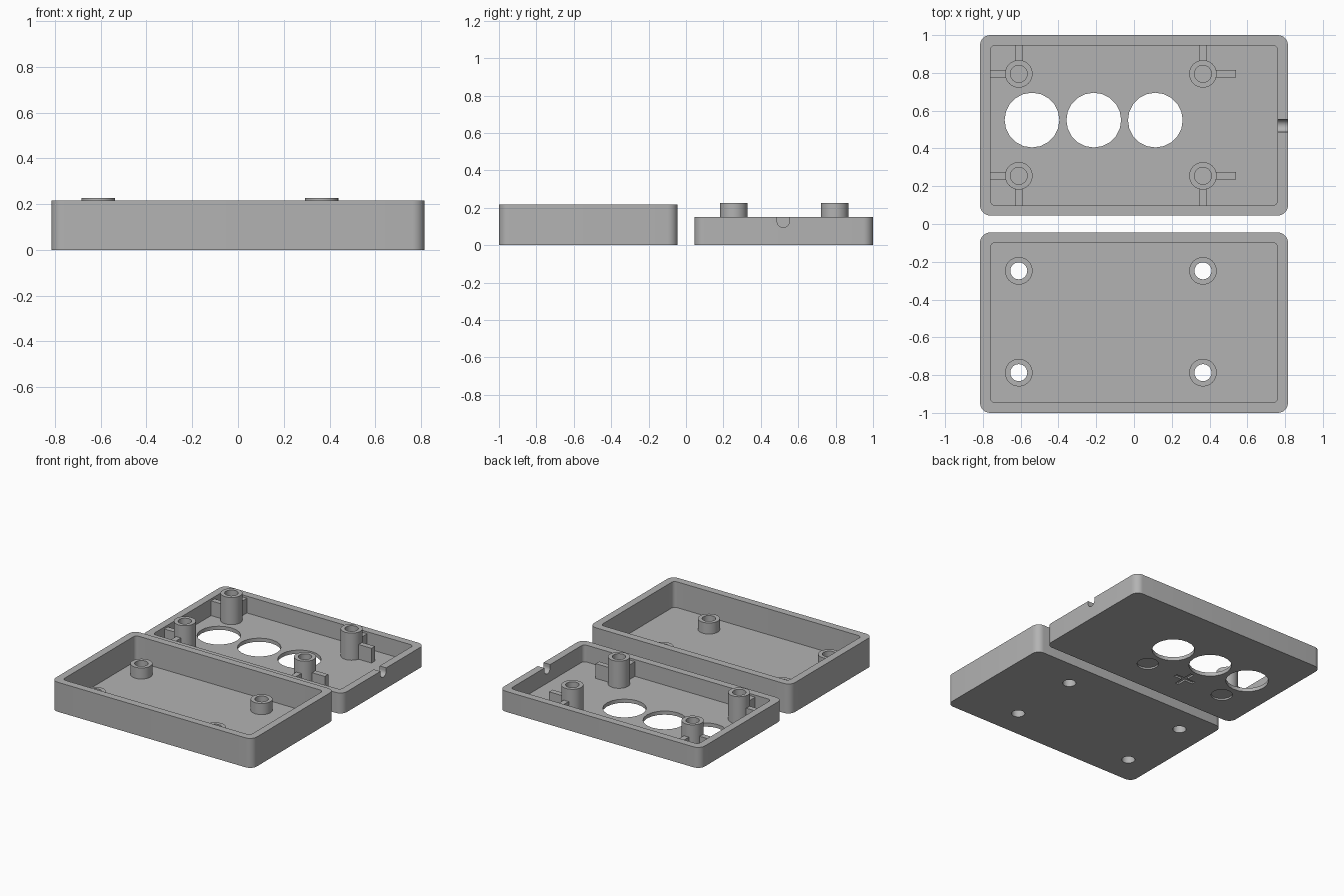
import bpy, bmesh, math
from mathutils import Matrix, Vector

cube = bpy.data.objects.get("Cube")
if cube:
    bpy.data.objects.remove(cube, do_unlink=True)

GREY = (0.45, 0.45, 0.45, 1)
mat = bpy.data.materials.new("grey plastic")
mat.use_nodes = True
mat.diffuse_color = GREY
mat.node_tree.nodes["Principled BSDF"].inputs["Base Color"].default_value = GREY

HALF_X, HALF_Y, WALL, FLOOR = 0.815, 0.4775, 0.054, 0.027
POST_X = (-0.61, 0.365)


def to_object(name, bm):
    bmesh.ops.recalc_face_normals(bm, faces=bm.faces)
    mesh = bpy.data.meshes.new(name)
    bm.to_mesh(mesh)
    bm.free()
    mesh.materials.append(mat)
    obj = bpy.data.objects.new(name, mesh)
    bpy.context.collection.objects.link(obj)
    return obj


def rounded_block(name, hx, hy, r, cy, z0, z1):
    """Upright block with rounded vertical corners."""
    bm = bmesh.new()
    verts = []
    for i, (sx, sy) in enumerate(((1, 1), (-1, 1), (-1, -1), (1, -1))):
        for k in range(9):
            a = math.pi / 2 * (i + k / 8)
            verts.append(bm.verts.new((sx * (hx - r) + r * math.cos(a),
                                       cy + sy * (hy - r) + r * math.sin(a), z0)))
    base = bm.faces.new(verts)
    top = bmesh.ops.extrude_face_region(bm, geom=[base])["geom"]
    moved = [v for v in top if isinstance(v, bmesh.types.BMVert)]
    bmesh.ops.translate(bm, verts=moved, vec=(0, 0, z1 - z0))
    return to_object(name, bm)


def cylinder(name, x, y, r, z0, z1, sides=32):
    bm = bmesh.new()
    bmesh.ops.create_cone(bm, cap_ends=True, segments=sides, radius1=r, radius2=r,
                          depth=z1 - z0, matrix=Matrix.Translation((x, y, (z0 + z1) / 2)))
    return to_object(name, bm)


def box(name, x0, x1, y0, y1, z0, z1):
    bm = bmesh.new()
    centre = Vector((x0 + x1, y0 + y1, z0 + z1)) / 2
    size = Matrix.Diagonal((x1 - x0, y1 - y0, z1 - z0, 1))
    bmesh.ops.create_cube(bm, size=1, matrix=Matrix.Translation(centre) @ size)
    return to_object(name, bm)


def combine(target, tool, operation):
    """Apply a boolean, then drop the tool object."""
    mod = target.modifiers.new(tool.name, "BOOLEAN")
    mod.operation, mod.object, mod.solver = operation, tool, "EXACT"
    bpy.context.view_layer.objects.active = target
    bpy.ops.object.modifier_apply(modifier=mod.name)
    bpy.data.objects.remove(tool, do_unlink=True)


def tray(name, cy, height):
    body = rounded_block(name, HALF_X, HALF_Y, 0.054, cy, 0, height)
    cavity = rounded_block("cavity", HALF_X - WALL, HALF_Y - WALL, 0.027, cy, FLOOR, height + 0.1)
    combine(body, cavity, "DIFFERENCE")
    return body


# Deep front tray with short, fully drilled posts
base = tray("base_tray", -0.5225, 0.216)
for x in POST_X:
    for y in (-0.248, -0.787):
        combine(base, cylinder("post", x, y, 0.073, 0.01, 0.108), "UNION")
        combine(base, cylinder("bore", x, y, 0.045, -0.1, 0.3), "DIFFERENCE")

# Shallow back tray with tall, ribbed posts
lid = tray("lid_tray", 0.5225, 0.15)
FIN_TOP, FIN_HALF = 0.135, 0.02
for x in POST_X:
    for y, side in ((0.795, 1), (0.255, -1)):
        combine(lid, cylinder("post", x, y, 0.073, 0.01, 0.226), "UNION")
        x_end = -HALF_X + 0.03 if x < 0 else 0.54
        y_end = 0.5225 + side * (HALF_Y - 0.03)
        combine(lid, box("side_rib", min(x, x_end), max(x, x_end),
                         y - FIN_HALF, y + FIN_HALF, 0.01, FIN_TOP), "UNION")
        combine(lid, box("wall_rib", x - FIN_HALF, x + FIN_HALF,
                         min(y, y_end), max(y, y_end), 0.01, FIN_TOP), "UNION")
        combine(lid, cylinder("bore", x, y, 0.045, FLOOR, 0.3), "DIFFERENCE")

# Three large openings in the lid
for x in (-0.54, -0.213, 0.113):
    combine(lid, cylinder("opening", x, 0.55, 0.145, -0.1, 0.1, 20), "DIFFERENCE")

# Shallow marks on the underside: two discs and a cross
MARK_Y, MARK_TOP = 0.295, 0.013
for x in (-0.53, 0.125):
    combine(lid, cylinder("disc_mark", x, MARK_Y, 0.073, -0.1, MARK_TOP), "DIFFERENCE")
for a, b in ((0.08, 0.014), (0.014, 0.08)):
    combine(lid, box("cross_mark", -0.2 - a, -0.2 + a, MARK_Y - b, MARK_Y + b,
                     -0.1, MARK_TOP), "DIFFERENCE")

# Round-bottomed cable notch in the left wall
NOTCH_Y, NOTCH_R, NOTCH_Z = 0.52, 0.033, 0.128
bm = bmesh.new()
bmesh.ops.create_cone(bm, cap_ends=True, segments=32, radius1=NOTCH_R, radius2=NOTCH_R, depth=0.2,
                      matrix=Matrix.Translation((HALF_X, NOTCH_Y, NOTCH_Z))
                      @ Matrix.Rotation(math.pi / 2, 4, "Y"))
combine(lid, to_object("notch_round", bm), "DIFFERENCE")
combine(lid, box("notch_slot", HALF_X - 0.1, HALF_X + 0.1, NOTCH_Y - NOTCH_R,
                 NOTCH_Y + NOTCH_R, NOTCH_Z, 0.3), "DIFFERENCE")

# Smooth curved walls, crisp edges
for obj in (base, lid):
    bpy.ops.object.select_all(action="DESELECT")
    obj.select_set(True)
    bpy.context.view_layer.objects.active = obj
    bpy.ops.object.shade_smooth_by_angle(angle=math.radians(30))
